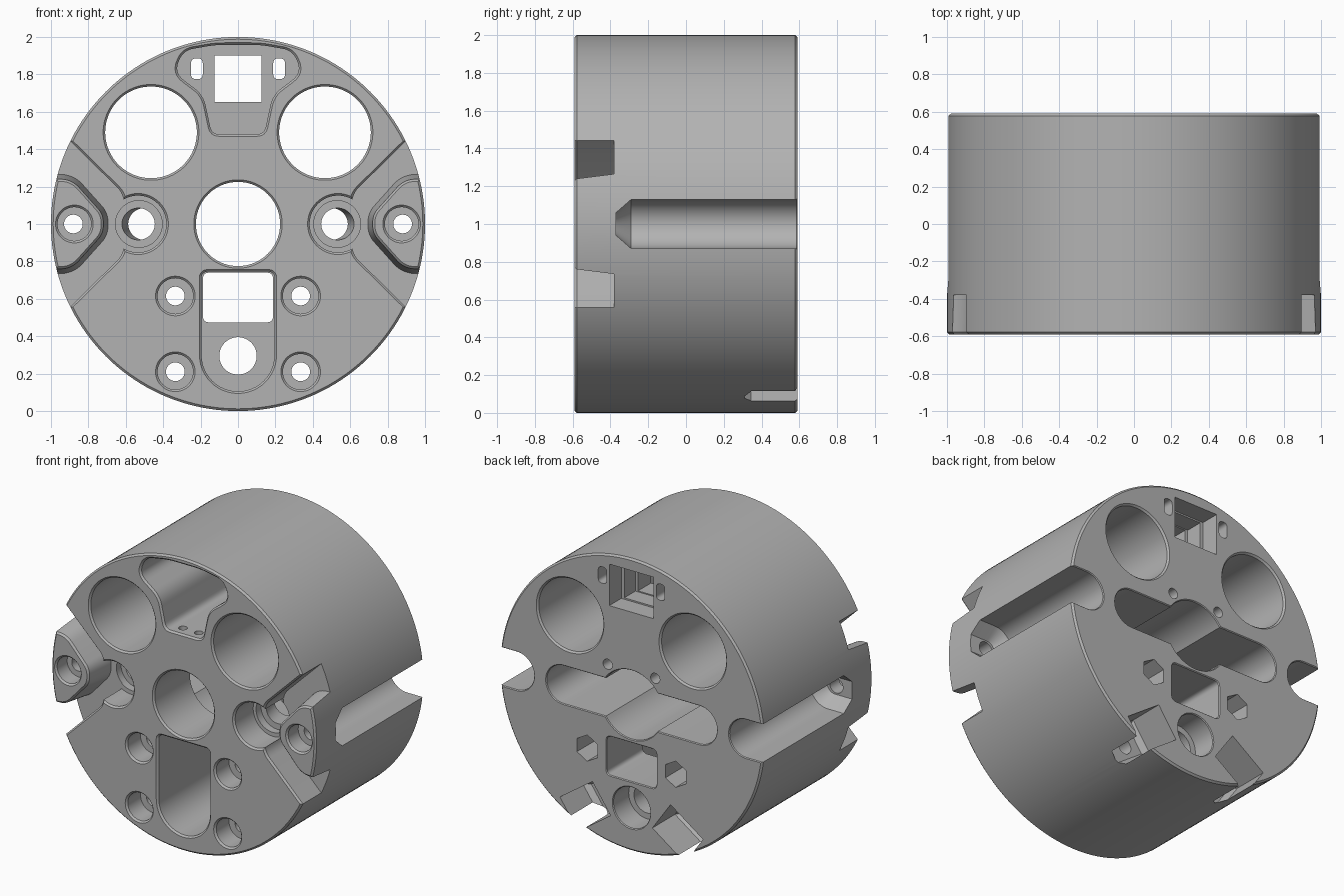
import bpy, bmesh, math
from mathutils import Vector, Matrix

cube = bpy.data.objects.get("Cube")
if cube:
    bpy.data.objects.remove(cube, do_unlink=True)

FRONT, BACK, OUT = -0.59, 0.59, 0.7
CH = 0.012  # edge chamfer

grey = bpy.data.materials.new("machined_grey")
grey.use_nodes = True
colour = (0.45, 0.45, 0.45, 1)
grey.diffuse_color = colour
grey.node_tree.nodes["Principled BSDF"].inputs["Base Color"].default_value = colour


def circle(x, z, r, n=48, turn=0.0):
    return [Vector((x + r * math.cos(turn + math.tau * i / n),
                    z + r * math.sin(turn + math.tau * i / n))) for i in range(n)]


def arc(x, z, r, start, end, n=24):
    return [Vector((x + r * math.cos(start + (end - start) * k / n),
                    z + r * math.sin(start + (end - start) * k / n))) for k in range(n + 1)]


def rounded(corners, steps=6):
    """Outline from (x, z, fillet) corners."""
    pts, n = [], len(corners)
    for i, (x, z, f) in enumerate(corners):
        p = Vector((x, z))
        if f == 0:
            pts.append(p)
            continue
        a = (Vector(corners[i - 1][:2]) - p).normalized() * f
        b = (Vector(corners[(i + 1) % n][:2]) - p).normalized() * f
        for k in range(steps + 1):
            t = k / steps
            pts.append(p + a * (1 - t) ** 2 + b * t ** 2)
    return pts


def rect(x, z, w, h, f=0.0):
    return rounded([(x - w, z - h, f), (x + w, z - h, f), (x + w, z + h, f), (x - w, z + h, f)])


def mirrored(half):
    """Close a right-hand half outline across x = 0."""
    return half + [(-x, z, f) for x, z, f in reversed(half)]


def flip(outline, side):
    return [Vector((p.x * side, p.y)) for p in outline]


def grow(outline, d):
    """Offset an outline outward by d."""
    n = len(outline)
    area = sum(outline[i - 1].x * outline[i].y - outline[i - 1].y * outline[i].x for i in range(n))
    s = 1 if area > 0 else -1
    res = []
    for i, p in enumerate(outline):
        e1 = (p - outline[i - 1]).normalized()
        e2 = (outline[(i + 1) % n] - p).normalized()
        m = Vector((e1.y + e2.y, -e1.x - e2.x)) * s
        res.append(p + m * (2 * d / max(m.length_squared, 0.5)))
    return res


def prism(name, outline, stations):
    """Loft an outline along y through (y, offset) stations."""
    bm = bmesh.new()
    rings = []
    for y, d in stations:
        rings.append([bm.verts.new((p.x, y, p.y)) for p in (grow(outline, d) if d else outline)])
    n = len(outline)
    for a, b in zip(rings, rings[1:]):
        for i in range(n):
            bm.faces.new((a[i], a[(i + 1) % n], b[(i + 1) % n], b[i]))
    bm.faces.new(rings[0])
    bm.faces.new(rings[-1])
    bmesh.ops.recalc_face_normals(bm, faces=bm.faces)
    me = bpy.data.meshes.new(name)
    bm.to_mesh(me)
    bm.free()
    me.materials.append(grey)
    ob = bpy.data.objects.new(name, me)
    bpy.context.scene.collection.objects.link(ob)
    return ob


def volume(me):
    bm = bmesh.new()
    bm.from_mesh(me)
    v = abs(bm.calc_volume())
    bm.free()
    return v


def cut(target, tool):
    """Subtract tool, accepting only a sound result."""
    before = volume(target.data)
    mod = target.modifiers.new("cut", 'BOOLEAN')
    mod.operation, mod.object = 'DIFFERENCE', tool
    for solver in ('EXACT', 'MANIFOLD'):
        mod.solver = solver
        bpy.context.view_layer.update()
        graph = bpy.context.evaluated_depsgraph_get()
        me = bpy.data.meshes.new_from_object(target.evaluated_get(graph))
        if 0.25 * before < volume(me) < 1.001 * before:
            target.data = me
            break
    target.modifiers.remove(mod)
    bpy.data.objects.remove(tool, do_unlink=True)


def front_in(y, c=CH):
    return [(-OUT, c), (FRONT - 0.001, c), (FRONT + c, 0), (y, 0)]


def back_in(y, c=CH):
    return [(y, 0), (BACK - c, 0), (BACK + 0.001, c), (OUT, c)]


# Drum with chamfered rims
body = prism("drum_body", circle(0, 1, 1, 160),
             [(FRONT, -CH), (FRONT + CH, 0), (BACK - CH, 0), (BACK, -CH)])


def drill(outline, stations):
    cut(body, prism("cutter", outline, stations))


# Side recesses around drafted islands
for s in (1, -1):
    wedge = rounded([(0.61, 1.16, 0.05), (0.93, 1.475, 0.05), (1.2, 1.62, 0),
                     (1.2, 0.38, 0), (0.93, 0.525, 0.05), (0.61, 0.84, 0.05)])
    recess = prism("cutter", flip(wedge, s), front_in(-0.38))
    island = rounded([(1.3, 1.24, 0), (0.89, 1.24, 0.06), (0.72, 1.05, 0.04),
                      (0.72, 0.95, 0.04), (0.89, 0.76, 0.06), (1.3, 0.76, 0)])
    cut(recess, prism("island", flip(island, s),
                      [(-0.8, -0.012), (FRONT, -0.012), (FRONT + 0.012, 0), (-0.3, 0.035)]))
    cut(body, recess)
    drill(circle(s * 0.535, 1, 0.152), front_in(-0.383))

# Large twin bores and central bore
for s in (1, -1):
    drill(circle(s * 0.465, 1.49, 0.245, 96), front_in(0)[:-1] + back_in(0)[1:])
drill(circle(0, 1, 0.225, 96), front_in(0.3))

# Long rear pocket with a round middle
q, a = math.pi / 2, math.asin(0.13 / 0.235)
slot = arc(0.515, 1, 0.13, -q, q) + arc(0, 1, 0.235, a, 2 * q - a)
slot += arc(-0.515, 1, 0.13, q, 3 * q) + arc(0, 1, 0.235, 2 * q + a, 4 * q - a)
drill(slot, back_in(-0.2, 0.006))

# Top pocket, stepped window and small slots
drill(rounded(mirrored([(0.14, 1.48, 0.04), (0.185, 1.69, 0.06), (0.345, 1.81, 0.07),
                        (0.29, 1.928, 0.05), (0.12, 1.958, 0.05)])), front_in(0.2))
for w, h, y in ((0.125, 0.125, 0), (0.145, 0.132, 0.34), (0.168, 0.142, 0.46)):
    drill(rect(0, 1.777, w, h), [(y, 0), (OUT, 0)])
for s in (1, -1):
    drill(rect(s * 0.22, 1.83, 0.032, 0.056, 0.03), [(0, 0), (OUT, 0)])
    drill(circle(s * 0.18, 1.23, 0.035, 24), [(0.25, 0), (OUT, 0)])
    # Small drilled holes in the pocket's lower wall
    pin = prism("cutter", circle(0, 0, 0.028, 20), [(-0.07, 0), (0.07, 0)])
    pin.data.transform(Matrix.Translation((s * 0.06, -0.51, 1.45)) @ Matrix.Rotation(q, 4, 'X'))
    cut(body, pin)

# Lower front pocket with rounded end, window and cable hole
keyway = arc(0.165, 0.715, 0.03, 0, q, 6) + arc(-0.165, 0.715, 0.03, q, 2 * q, 6)
keyway += arc(0, 0.3, 0.195, 2 * q, 4 * q)
drill(keyway, front_in(0.2))
drill(rect(0, 0.607, 0.188, 0.133, 0.035), back_in(0.1, 0.006))
drill(circle(0, 0.295, 0.1), [(0.1, 0), (OUT, 0)])
drill(circle(0, 0.295, 0.14), back_in(0.42, 0.006))

for s in (1, -1):
    # Counterbored screw holes
    for z in (0.615, 0.21):
        drill(circle(s * 0.335, z, 0.095), front_in(-0.44))
        drill(circle(s * 0.335, z, 0.05, 32), [(-0.5, 0), (OUT, 0)])
    # Hexagonal nut pockets and angled square nut slots at the back
    drill(circle(s * 0.335, 0.615, 0.09, 6, math.pi / 6), [(0.35, 0), (OUT, 0)])
    spin = Matrix.Rotation(math.radians(-35), 2)
    nut = [spin @ p + Vector((0.35, 0.212)) for p in rect(0, 0, 0.15, 0.12)]
    drill(flip(nut, s), [(0.31, -0.03), (0.345, 0), (OUT, 0)])
    # Angled holes in the side recesses
    drill(circle(s * 0.53, 1, 0.125), front_in(-0.33))
    tilt = prism("cutter", circle(0, 0, 0.085), [(-0.2, 0), (0.25, 0)])
    tilt.data.transform(Matrix.Translation((s * 0.525, -0.3, 1)) @ Matrix.Rotation(s * 0.25, 4, 'Z'))
    cut(body, tilt)
    # Island counterbore, through hole and open side channel
    drill(circle(s * 0.875, 1, 0.09), front_in(-0.47))
    drill(circle(s * 0.88, 1, 0.05, 32), [(-0.5, 0), (0, 0)])
    channel = arc(0.87, 1, 0.13, q, 3 * q) + [Vector((1.3, 0.87)), Vector((1.3, 1.13))]
    drill(flip(channel, s), [(-0.37, -0.07), (-0.29, 0)] + back_in(0, 0.006)[1:])

bpy.ops.object.select_all(action='DESELECT')
body.select_set(True)
bpy.context.view_layer.objects.active = body
bpy.ops.object.shade_smooth_by_angle(angle=math.radians(25))
